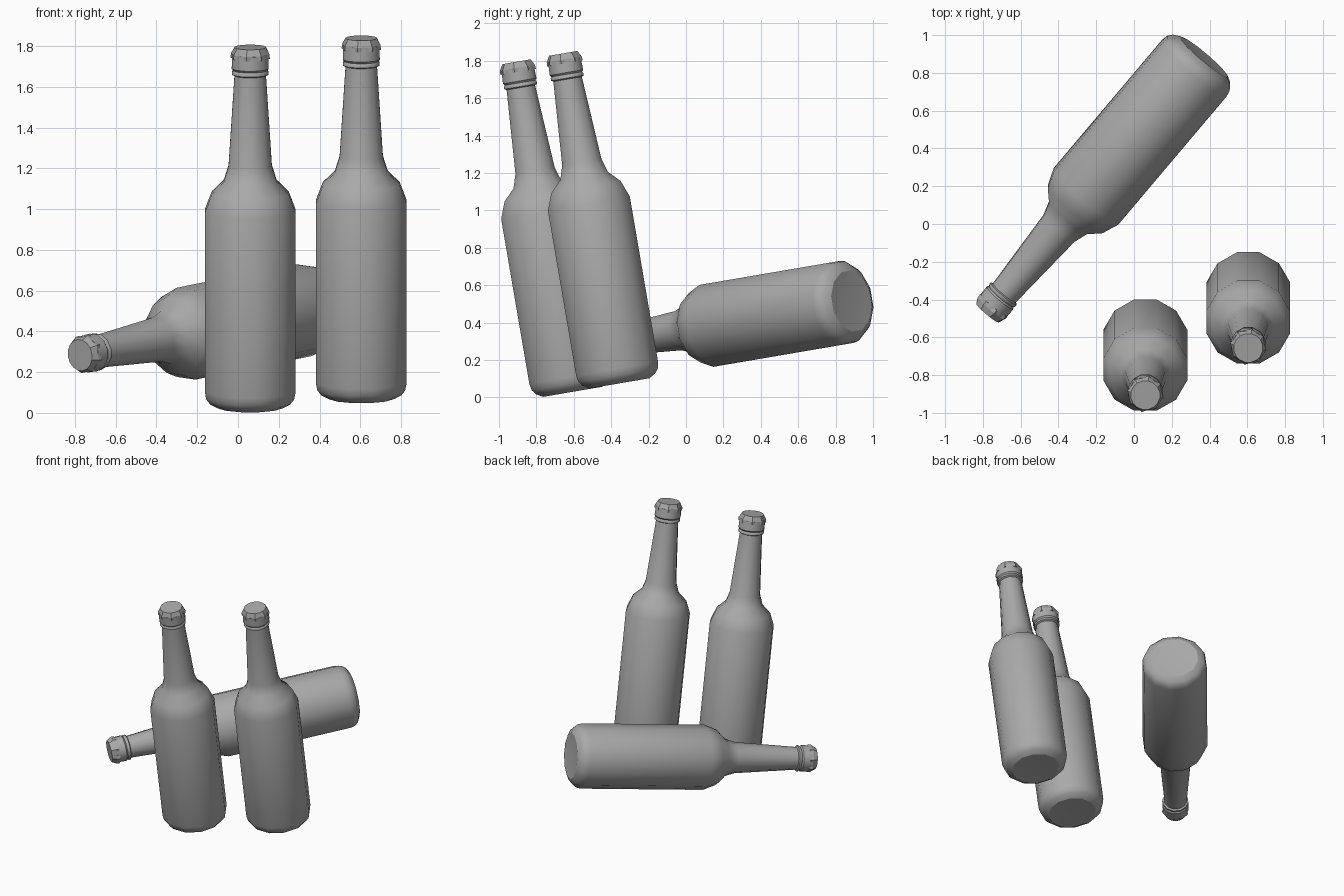
import bpy, bmesh, math
from mathutils import Matrix, Vector

cube = bpy.data.objects.get("Cube")
if cube:
    bpy.data.objects.remove(cube)

grey = bpy.data.materials.new("plain_grey")
grey.use_nodes = True
colour = (0.4, 0.4, 0.4, 1)
grey.diffuse_color = colour
grey.node_tree.nodes["Principled BSDF"].inputs["Base Color"].default_value = colour


def ring(bm, sides, radius, z, wave=0.0):
    """A ring of vertices; wave pushes every second one outwards."""
    verts = []
    for i in range(sides):
        a = 2 * math.pi * (i + 0.5) / sides
        r = radius + wave * (i % 2)
        verts.append(bm.verts.new((r * math.cos(a), r * math.sin(a), z)))
    return verts


def bridge(bm, low, high):
    n = len(low)
    for i in range(n):
        j = (i + 1) % n
        bm.faces.new((low[i], low[j], high[j], high[i]))


def finish(bm, name, place, sharp_angle):
    bmesh.ops.recalc_face_normals(bm, faces=bm.faces)
    for f in bm.faces:
        f.smooth = sharp_angle > 0
    for e in bm.edges:
        base_rim = all(abs(v.co.z) < 0.001 for v in e.verts)
        e.smooth = not base_rim and e.calc_face_angle(0) < sharp_angle
    mesh = bpy.data.meshes.new(name)
    bm.to_mesh(mesh)
    bm.free()
    mesh.materials.append(grey)
    obj = bpy.data.objects.new(name, mesh)
    obj.matrix_world = place
    bpy.context.collection.objects.link(obj)


# Lathe profile (radius, height): base, body, shoulder, neck, collar
PROFILE = [(0.167, 0), (0.203, 0.02), (0.223, 0.045), (0.23, 0.08),
           (0.23, 0.975), (0.195, 1.065), (0.134, 1.125), (0.11, 1.2),
           (0.08, 1.65), (0.092, 1.656), (0.092, 1.668), (0.086, 1.676),
           (0.094, 1.686), (0.091, 1.755)]


def bottle(name, place):
    bm = bmesh.new()
    rings = [ring(bm, 12, r, z) for r, z in PROFILE]
    for low, high in zip(rings, rings[1:]):
        bridge(bm, low, high)
    # shallow hollow under the base
    hub = bm.verts.new((0, 0, 0.012))
    for i in range(12):
        bm.faces.new((rings[0][i], hub, rings[0][(i + 1) % 12]))
    bm.faces.new(rings[-1])
    finish(bm, name + "_glass", place, math.radians(40))

    # crimped cap with a fluted skirt
    bm = bmesh.new()
    rings = [ring(bm, 16, 0.083, 1.735, 0.015),
             ring(bm, 16, 0.086, 1.757, 0.011),
             ring(bm, 16, 0.078, 1.79)]
    for low, high in zip(rings, rings[1:]):
        bridge(bm, low, high)
    bm.faces.new(rings[0])
    bm.faces.new(rings[-1])
    finish(bm, name + "_cap", place, 0)


# The whole group leans towards the front
lean = Matrix.Rotation(math.radians(9.7), 4, 'X')
lying = Matrix.Rotation(math.radians(-39.8), 4, 'Z') @ Matrix.Rotation(math.radians(90), 4, 'X')

for name, spot, turn in (
        ("middle_bottle", (0.06, -0.605, 0.03), Matrix()),
        ("left_bottle", (0.605, -0.355, 0.075), Matrix()),
        ("lying_bottle", (0.37, 0.885, 0.515), lying)):
    bottle(name, Matrix.Translation(Vector(spot)) @ lean @ turn)
